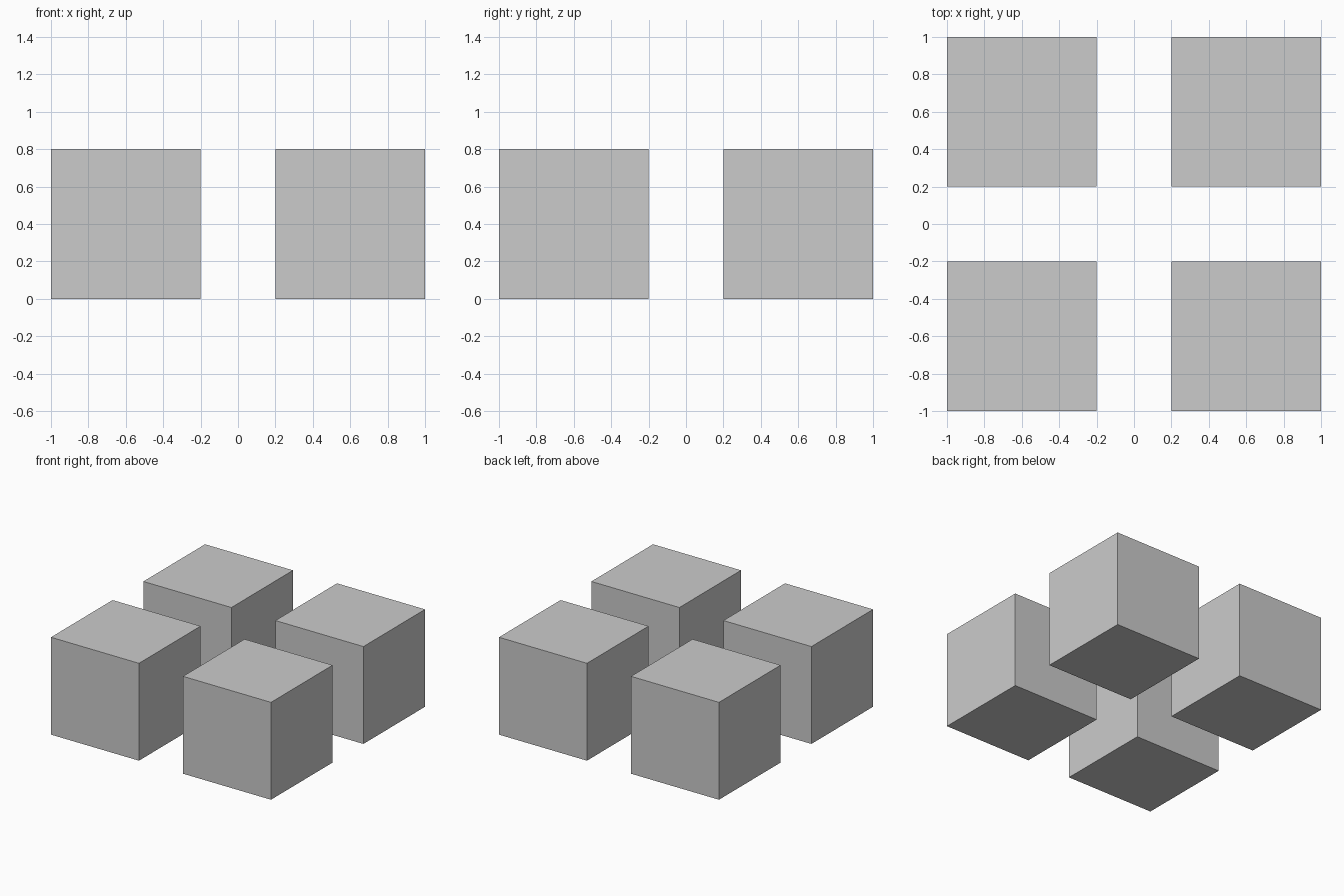
import bpy

if "Cube" in bpy.data.objects:
    bpy.data.objects.remove(bpy.data.objects["Cube"])

SIZE = 0.8      # cube edge
OFFSET = 0.6    # cube centre distance from each axis

# Four separate cubes in a two by two layout
for y_name, y in (("front", -OFFSET), ("back", OFFSET)):
    for x_name, x in (("left", -OFFSET), ("right", OFFSET)):
        bpy.ops.mesh.primitive_cube_add(size=SIZE, location=(x, y, SIZE / 2))
        bpy.context.object.name = f"{y_name}_{x_name}_cube"
